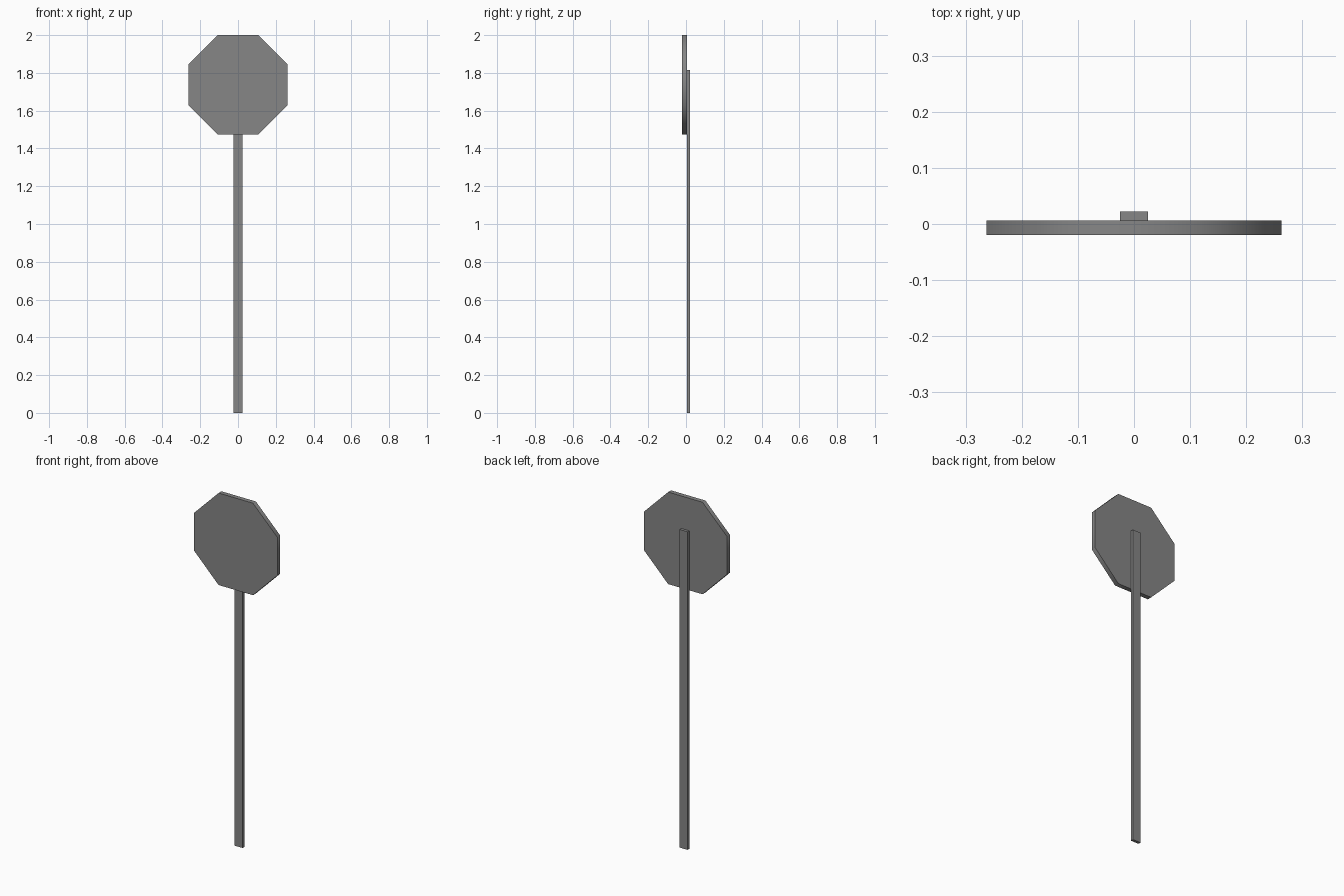
import bpy
import math

cube = bpy.data.objects.get("Cube")
if cube:
    bpy.data.objects.remove(cube, do_unlink=True)

# One plain grey for the whole sign
grey = bpy.data.materials.new("grey_metal")
grey.use_nodes = True
colour = (0.24, 0.24, 0.24, 1)
grey.diffuse_color = colour
grey.node_tree.nodes["Principled BSDF"].inputs["Base Color"].default_value = colour


def finish(name):
    obj = bpy.context.object
    obj.name = name
    obj.data.materials.append(grey)
    bpy.ops.object.transform_apply(location=False, rotation=True, scale=True)
    return obj


# Octagonal plate, flat side up, with a softly shaded rim
apothem = 0.2625
plate_front, plate_back = -0.02, 0.006
bpy.ops.mesh.primitive_cylinder_add(
    vertices=8,
    radius=apothem / math.cos(math.pi / 8),
    depth=plate_back - plate_front,
    location=(0, (plate_front + plate_back) / 2, 2 - apothem),
)
plate = bpy.context.object
for v in plate.data.vertices:
    x, y = v.co.x, v.co.y
    # Turn half a side so that flat edges face up, down and sideways
    a = math.atan2(y, x) + math.pi / 8
    r = math.hypot(x, y)
    v.co.x, v.co.y = r * math.cos(a), r * math.sin(a)
# Keep whichever turn gives flat top and sides
if max(v.co.x for v in plate.data.vertices) > apothem + 0.01:
    plate.rotation_euler.z = math.pi / 8
    bpy.ops.object.transform_apply(location=False, rotation=True, scale=False)
plate.rotation_euler.x = math.pi / 2
finish("sign_plate")
bpy.ops.object.shade_smooth_by_angle(angle=math.radians(50))

# Flat post fixed to the back of the plate
post_height, post_back = 1.815, 0.022
bpy.ops.mesh.primitive_cube_add(
    size=1,
    location=(0, (plate_back + post_back) / 2, post_height / 2),
    scale=(0.05, post_back - plate_back, post_height),
)
finish("post")
